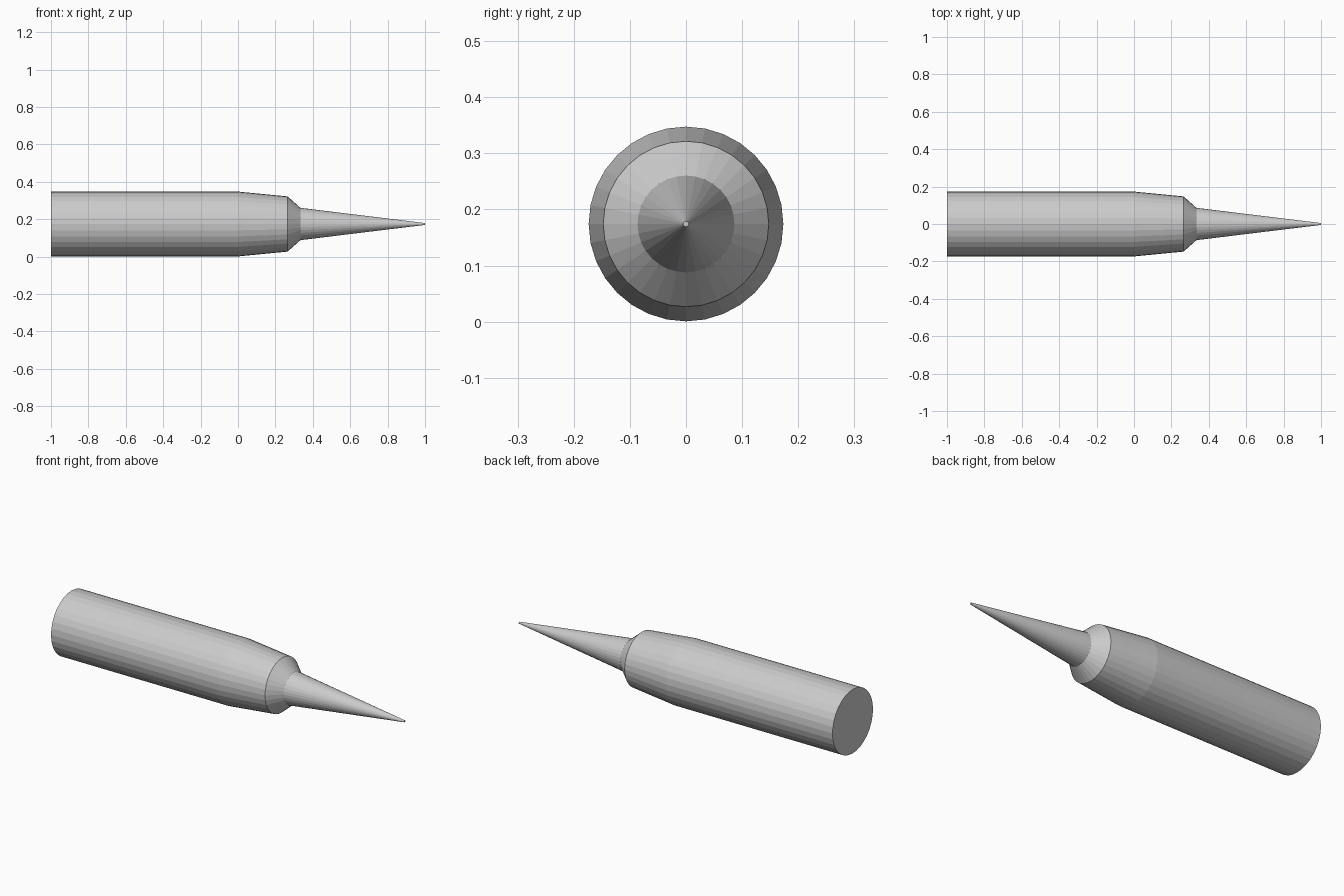
import bpy, bmesh, math
from mathutils import Matrix

if "Cube" in bpy.data.objects:
    bpy.data.objects.remove(bpy.data.objects["Cube"])

SIDES = 32
AXIS_Z = 0.174

# Profile along x: (position, radius) for barrel, taper, collar and point
PROFILE = [(-1.0, 0.1735), (0.0, 0.1735), (0.265, 0.1475), (0.334, 0.0863), (1.0, 0.005)]


def turned_part(name, profile):
    """Flat-faced body of revolution around the x axis, capped at both ends."""
    bm = bmesh.new()
    rings = []
    for x, r in profile:
        ring = []
        for i in range(SIDES):
            a = 2 * math.pi * i / SIDES
            ring.append(bm.verts.new((x, r * math.cos(a), AXIS_Z + r * math.sin(a))))
        rings.append(ring)
    for a, b in zip(rings, rings[1:]):
        for i in range(SIDES):
            j = (i + 1) % SIDES
            bm.faces.new((a[i], a[j], b[j], b[i]))
    bm.faces.new(rings[0])
    bm.faces.new(rings[-1])
    bmesh.ops.recalc_face_normals(bm, faces=bm.faces)
    mesh = bpy.data.meshes.new(name)
    bm.to_mesh(mesh)
    bm.free()
    obj = bpy.data.objects.new(name, mesh)
    bpy.context.collection.objects.link(obj)
    return obj


# Barrel with tapered shoulder, collar and needle point
turned_part("pointed_barrel", PROFILE)
